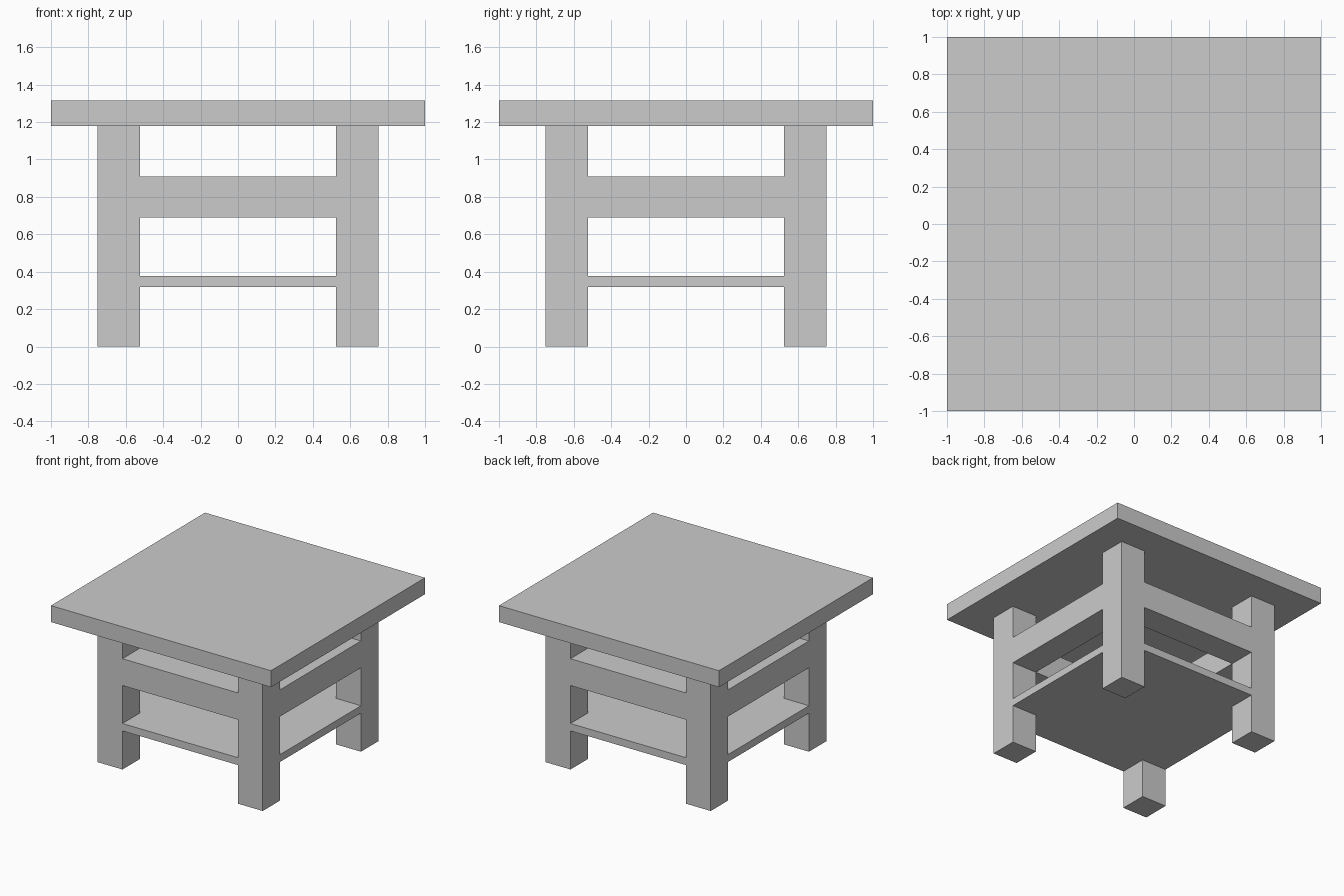
import bpy
import bmesh

if "Cube" in bpy.data.objects:
    bpy.data.objects.remove(bpy.data.objects["Cube"])

OUT, INN = 0.75, 0.525   # outer and inner faces of the legs
TOP_Z, TOP_H = 1.18, 0.135


def prism(name, outline, z0, z1, mirror=(False, False)):
    """Extrude an xy outline from z0 to z1, optionally mirrored in x / y."""
    bm = bmesh.new()
    face = bm.faces.new([bm.verts.new((x, y, z0)) for x, y in outline])
    ext = bmesh.ops.extrude_face_region(bm, geom=[face], use_keep_orig=True)
    verts = [g for g in ext["geom"] if isinstance(g, bmesh.types.BMVert)]
    bmesh.ops.translate(bm, verts=verts, vec=(0, 0, z1 - z0))
    bmesh.ops.recalc_face_normals(bm, faces=bm.faces)
    mesh = bpy.data.meshes.new(name)
    bm.to_mesh(mesh)
    bm.free()
    obj = bpy.data.objects.new(name, mesh)
    bpy.context.collection.objects.link(obj)
    if any(mirror):
        mod = obj.modifiers.new("Mirror", "MIRROR")
        mod.use_axis = (mirror[0], mirror[1], False)
        mod.use_mirror_merge = False
    return obj


def rect(x0, x1, y0, y1):
    return [(x0, y0), (x1, y0), (x1, y1), (x0, y1)]


# Square table top
prism("table_top", rect(-1, 1, -1, 1), TOP_Z, TOP_Z + TOP_H)

# Four square legs
prism("legs", rect(INN, OUT, -OUT, -INN), 0, TOP_Z, (True, True))

# Rails between the legs, as thick as the legs
prism("front_back_rails", rect(-INN, INN, -OUT, -INN), 0.69, 0.91, (False, True))
prism("side_rails", rect(INN, OUT, -INN, INN), 0.69, 0.91, (True, False))

# Lower shelf, notched around the legs
shelf = [(-INN, -OUT), (INN, -OUT), (INN, -INN), (OUT, -INN),
         (OUT, INN), (INN, INN), (INN, OUT), (-INN, OUT),
         (-INN, INN), (-OUT, INN), (-OUT, -INN), (-INN, -INN)]
prism("shelf", shelf, 0.317, 0.378)
